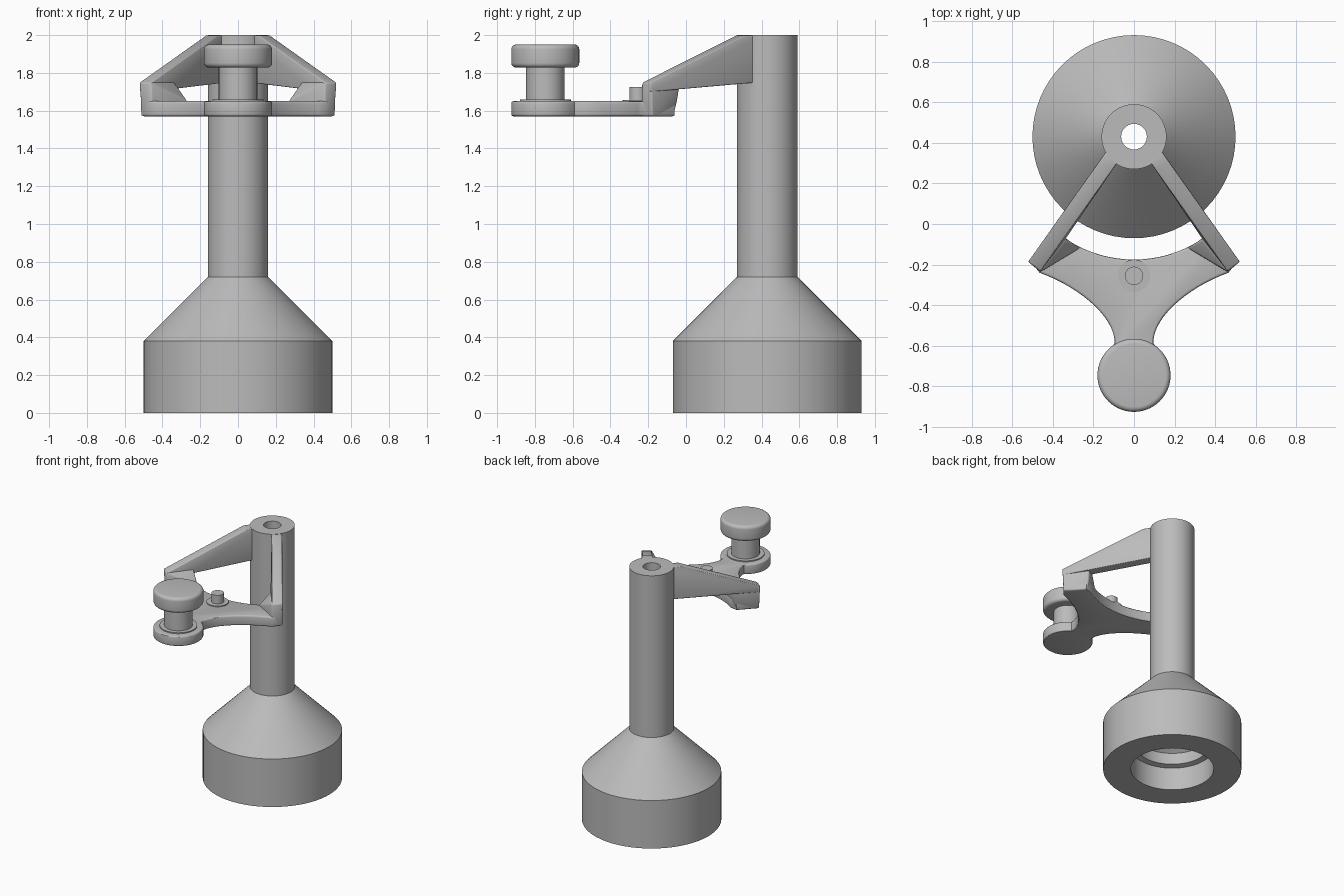
import bpy, bmesh, math
from mathutils import Vector, geometry

cube = bpy.data.objects.get("Cube")
if cube:
    bpy.data.objects.remove(cube, do_unlink=True)

grey = bpy.data.materials.new("plain_grey")
grey.use_nodes = True
colour = (0.5, 0.5, 0.5, 1)
grey.diffuse_color = colour
grey.node_tree.nodes["Principled BSDF"].inputs["Base Color"].default_value = colour


def finish(bm, name, bevel=0, angle=35):
    """Clean up, round the sharp edges, and make a shaded object."""
    bmesh.ops.recalc_face_normals(bm, faces=bm.faces)
    if bevel:
        sharp = [e for e in bm.edges if len(e.link_faces) == 2
                 and e.calc_face_angle() > math.radians(angle)]
        bmesh.ops.bevel(bm, geom=sharp, offset=bevel, segments=3,
                        profile=0.5, affect='EDGES', clamp_overlap=True)
    mesh = bpy.data.meshes.new(name)
    bm.to_mesh(mesh)
    bm.free()
    mesh.materials.append(grey)
    obj = bpy.data.objects.new(name, mesh)
    bpy.context.collection.objects.link(obj)
    bpy.ops.object.select_all(action='DESELECT')
    obj.select_set(True)
    bpy.context.view_layer.objects.active = obj
    bpy.ops.object.shade_smooth_by_angle(angle=math.radians(30))
    return obj


def lathe(name, y, profile, closed=False, steps=64):
    """Spin (radius, z) points about a vertical axis at x = 0."""
    bm = bmesh.new()
    verts = [bm.verts.new((r, y, z)) for r, z in profile]
    ring = verts + verts[:1] if closed else verts
    edges = [bm.edges.new(pair) for pair in zip(ring, ring[1:])]
    bmesh.ops.spin(bm, geom=verts + edges, cent=(0, y, 0), axis=(0, 0, 1),
                   angle=math.tau, steps=steps, use_merge=True)
    bmesh.ops.remove_doubles(bm, verts=bm.verts, dist=0.0005)
    return finish(bm, name)


def hull(name, points, bevel):
    """Rounded convex block around the points."""
    bm = bmesh.new()
    for p in points:
        bm.verts.new(p)
    bmesh.ops.convex_hull(bm, input=bm.verts)
    bmesh.ops.dissolve_limit(bm, angle_limit=0.03, verts=bm.verts, edges=bm.edges)
    return finish(bm, name, bevel)


# Hollow weighted base, cone and column
COL_Y = 0.43
lathe("base_and_column", COL_Y, [
    (0.3, 0), (0.5, 0), (0.5, 0.38), (0.16, 0.72), (0.16, 2), (0.063, 2),
    (0.063, 0.42), (0.26, 0.28), (0.26, 0.19), (0.3, 0.18)], closed=True)

# Flat bracket plate: back arc, tip, swept side and round end, then mirrored
PLATE_LOW, PLATE_TOP, BULB_Y, BULB_R = 1.57, 1.65, -0.745, 0.18
half = []
for i in range(13):
    a = 0.6 * i / 12
    half.append((0.605 * math.sin(a), COL_Y - 0.605 * math.cos(a)))
half += [(0.4, -0.06), (0.512, -0.18)]
side = geometry.interpolate_bezier(
    Vector((0.465, -0.24, 0)), Vector((0.27, -0.31, 0)),
    Vector((0.09, -0.46, 0)), Vector((0.095, -0.59, 0)), 16)
half += [(p.x, p.y) for p in side]
for i in range(1, 17):
    a = math.radians(58 - 148 * i / 16)
    half.append((BULB_R * math.cos(a), BULB_Y + BULB_R * math.sin(a)))
outline = half + [(-x, y) for x, y in reversed(half[1:-1])]
bm = bmesh.new()
face = bm.faces.new([bm.verts.new((x, y, PLATE_LOW)) for x, y in outline])
lift = bmesh.ops.extrude_face_region(bm, geom=[face], use_keep_orig=True)
top = [v for v in lift["geom"] if isinstance(v, bmesh.types.BMVert)]
bmesh.ops.translate(bm, verts=top, vec=(0, 0, PLATE_TOP - PLATE_LOW))
finish(bm, "bracket_plate", 0.012, 60)

# Sloping arms and the flared corner posts that carry the plate
across = Vector((0.031, 0.022))
for s, which in ((1, "left"), (-1, "right")):
    arm = []
    for x, y, levels in ((0.085, 0.365, (1.998, 1.75)), (0.14, 0.285, (1.998,)),
                         (0.49, -0.208, (1.75, 1.7)), (0.36, -0.04, (1.75,))):
        for k in (-1, 1):
            for z in levels:
                arm.append((s * (x + k * across.x), y + k * across.y, z))
    hull(which + "_arm", arm, 0.006)
    post = [(0.46, -0.235, 1.75), (0.522, -0.185, 1.75),
            (0.335, -0.075, 1.75), (0.395, -0.03, 1.75),
            (0.265, -0.118, 1.65), (0.39, -0.045, 1.65),
            (0.46, -0.238, 1.571), (0.515, -0.18, 1.571),
            (0.275, -0.125, 1.571), (0.39, -0.065, 1.571)]
    hull(which + "_post", [(s * x, y, z) for x, y, z in post], 0.01)

# Small locating pin with a thin washer
lathe("pin", -0.255, [(0, 1.64), (0.08, 1.64), (0.08, 1.657), (0.045, 1.657),
                      (0.045, 1.725), (0, 1.725)], steps=32)

# Knob stem with collar, and the rounded knob
lathe("knob_stem", BULB_Y, [(0, 1.64), (0.135, 1.64), (0.135, 1.658),
                            (0.102, 1.658), (0.102, 1.84), (0, 1.84)], steps=48)
KNOB_LOW, KNOB_TOP, ROUND = 1.828, 1.95, 0.025
corner = [(math.sin(a), math.cos(a)) for a in
          (math.pi / 2 * i / 5 for i in range(6))]
inner = BULB_R - ROUND
knob = [(0, KNOB_LOW)]
knob += [(inner + ROUND * u, KNOB_LOW + ROUND * (1 - v)) for u, v in corner]
knob += [(inner + ROUND * u, KNOB_TOP - ROUND * (1 - v)) for u, v in reversed(corner)]
knob.append((0, KNOB_TOP))
lathe("knob", BULB_Y, knob)
